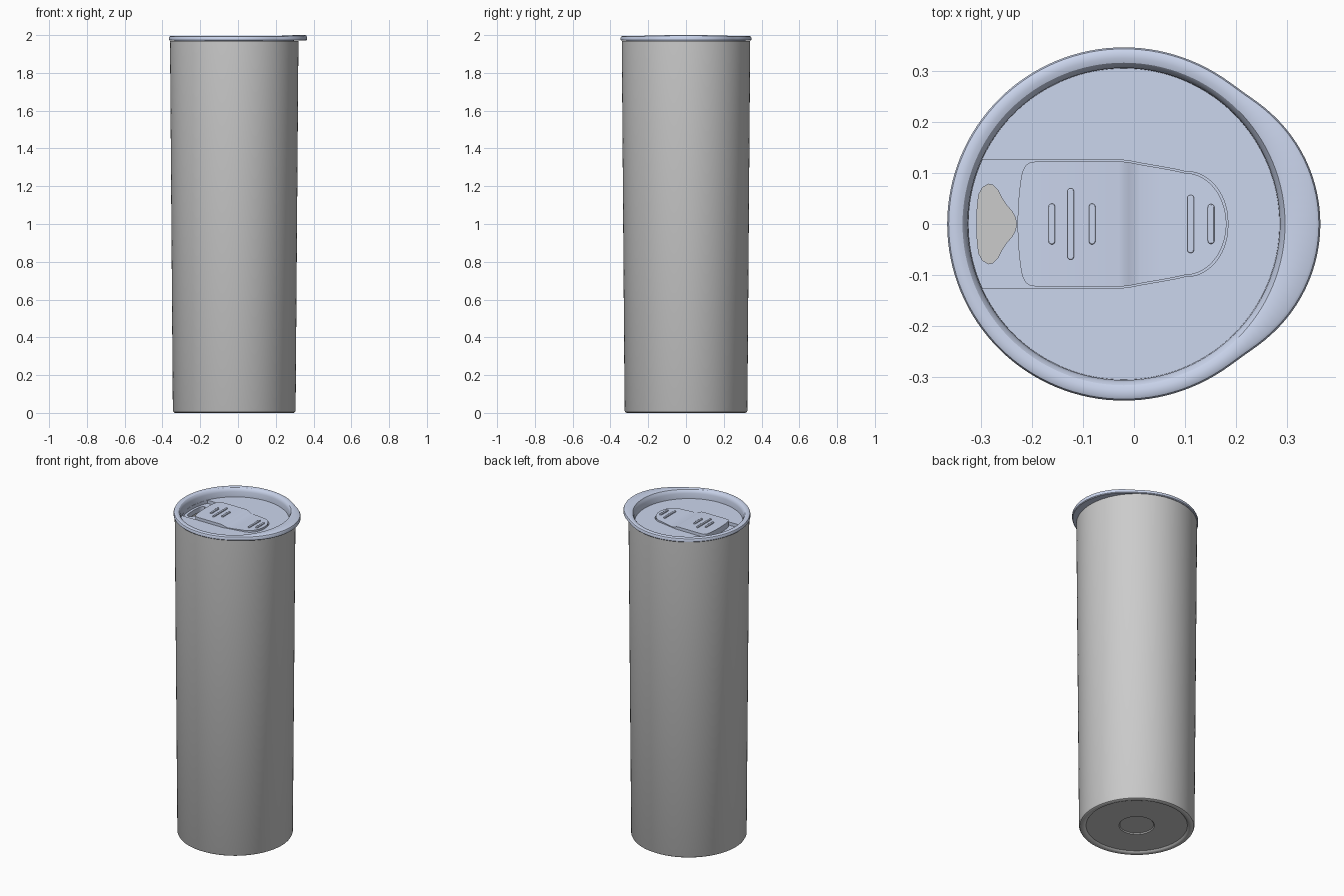
import bpy, bmesh, math
from math import sin, cos, pi, sqrt

if "Cube" in bpy.data.objects:
    bpy.data.objects.remove(bpy.data.objects["Cube"])

CX = -0.02            # axis of the round parts
FLOOR = 1.94          # sunken lid floor
TRACK = 1.92          # bottom of the slider track
SEG = 128

blue = bpy.data.materials.new("lid_blue")
blue.diffuse_color = (0.60, 0.67, 0.85, 1)
blue.use_nodes = True
blue.node_tree.nodes["Principled BSDF"].inputs["Base Color"].default_value = blue.diffuse_color


def finish(name, bm, mat=None, angle=30):
    bmesh.ops.remove_doubles(bm, verts=bm.verts, dist=1e-5)
    bmesh.ops.recalc_face_normals(bm, faces=bm.faces)
    me = bpy.data.meshes.new(name)
    bm.to_mesh(me)
    bm.free()
    ob = bpy.data.objects.new(name, me)
    bpy.context.collection.objects.link(ob)
    if mat:
        me.materials.append(mat)
    bpy.ops.object.select_all(action='DESELECT')
    ob.select_set(True)
    bpy.context.view_layer.objects.active = ob
    bpy.ops.object.shade_smooth_by_angle(angle=math.radians(angle))
    return ob


def lathe(name, profile, mat=None):
    """Revolve profile(theta) -> [(r, z)...] about the tumbler axis."""
    bm = bmesh.new()
    rings = []
    for i in range(SEG):
        t = 2 * pi * i / SEG
        rings.append([bm.verts.new((CX + r * cos(t), r * sin(t), z)) for r, z in profile(t)])
    for i in range(SEG):
        a, b = rings[i], rings[(i + 1) % SEG]
        for j in range(len(a) - 1):
            bm.faces.new((a[j], b[j], b[j + 1], a[j + 1]))
    return finish(name, bm, mat)


def prism(name, outline, z0, z1, mat=None):
    bm = bmesh.new()
    lo = [bm.verts.new((x, y, z0)) for x, y in outline]
    hi = [bm.verts.new((x, y, z1)) for x, y in outline]
    bm.faces.new(lo[::-1])
    bm.faces.new(hi)
    n = len(lo)
    for i in range(n):
        bm.faces.new((lo[i], lo[(i + 1) % n], hi[(i + 1) % n], hi[i]))
    return finish(name, bm, mat)


def mirrored(half):
    """Close a half outline (y >= 0) across the x axis."""
    return half + [(x, -y) for x, y in reversed(half) if y > 1e-6]


def apply_mod(ob, kind, **props):
    m = ob.modifiers.new(kind.lower(), kind)
    for k, v in props.items():
        setattr(m, k, v)
    bpy.context.view_layer.objects.active = ob
    bpy.ops.object.modifier_apply(modifier=m.name)


def cut(ob, cutter):
    apply_mod(ob, 'BOOLEAN', operation='DIFFERENCE', solver='EXACT', object=cutter)
    bpy.data.objects.remove(cutter)


# Hollow tapered body with a recessed base
lathe("body", lambda t: [
    (0, 0.016), (0.095, 0.016), (0.10, 0.010), (0.285, 0.010), (0.292, 0.003),
    (0.300, 0), (0.314, 0), (0.321, 0.004), (0.325, 0.012), (0.340, 1.97),
    (0.320, 1.97), (0.306, 0.05), (0.296, 0.03), (0, 0.03)])


# Lid: round rim that swells into a thumb tab on the right
def lid_profile(t):
    R, d, r, k = 0.346, 0.094, 0.291, 0.006
    tab = d * cos(t) + sqrt(r * r - (d * sin(t)) ** 2)
    o = (R + tab + sqrt((R - tab) ** 2 + k * k)) / 2
    up = 0.005 * min(1, max(0, (o - R) / 0.039))
    return [(0, 1.89), (0.308, 1.89), (0.314, 1.90), (0.316, 1.971),
            (o - 0.004, 1.971), (o, 1.975), (o, 1.986 + up), (o - 0.003, 1.992 + up),
            (o - 0.009, 1.995 + up), (0.325, 1.995 + up), (0.316, 1.992 + up),
            (0.310, 1.985), (0.306, 1.972), (0.305, FLOOR), (0, FLOOR)]


lid = lathe("lid", lid_profile, blue)

# Outline of the slider: straight sides, tapering to a rounded nose
nose = [(0.1 + 0.081 * sin(a), 0.1 * cos(a)) for a in [pi / 2 * i / 14 for i in range(15)]]
sides = [(-0.03, 0.122), (-0.02, 0.122), (-0.01, 0.121), (0, 0.119), (0.012, 0.1165),
         (0.05, 0.110), (0.08, 0.1045)]

# Slider track sunk into the lid floor, bounded on the left by the round wall
a0 = pi - math.asin(0.125 / 0.304)
wall = [(CX + 0.304 * cos(a), 0.304 * sin(a))
        for a in [pi + (a0 - pi) * i / 10 for i in range(11)]]
cut(lid, prism("track_cutter", mirrored(
    wall + [(x + (0.003 if x > 0.1 else 0), y + 0.003 * (y > 0.001)) for x, y in sides + nose]),
    TRACK, FLOOR + 0.02))

# Sip hole
hole = [(-0.308, 0), (-0.307, 0.035), (-0.304, 0.058), (-0.297, 0.071), (-0.286, 0.078),
        (-0.276, 0.076), (-0.267, 0.067), (-0.259, 0.051), (-0.250, 0.037), (-0.240, 0.026),
        (-0.233, 0.014), (-0.230, 0)]
cut(lid, prism("hole_cutter", mirrored(hole), 1.85, 1.96))
bpy.ops.object.select_all(action='DESELECT')
lid.select_set(True)
bpy.context.view_layer.objects.active = lid
bpy.ops.object.shade_smooth_by_angle(angle=math.radians(30))


# Slider: high grip pad on the left, step down, then a gently rising nose
def slider_top(x):
    if x < -0.03:
        return FLOOR + 0.016
    if x < 0.012:
        s = (x + 0.03) / 0.042
        return FLOOR + 0.016 - 0.013 * s * s * (3 - 2 * s)
    return FLOOR + 0.003 + 0.007 * (x - 0.012) / 0.17


stations = [(-0.228, 0.012), (-0.2265, 0.045), (-0.223, 0.08), (-0.219, 0.102),
            (-0.213, 0.114), (-0.205, 0.120), (-0.195, 0.122)] + sides + nose[:-1] + [(0.181, 0.004)]
bm = bmesh.new()
rows = [[bm.verts.new((x, s * w, z)) for s, z in
         ((-1, TRACK), (1, TRACK), (1, slider_top(x)), (-1, slider_top(x)))]
        for x, w in stations]
for a, b in zip(rows, rows[1:]):
    for j in range(4):
        bm.faces.new((a[j], a[(j + 1) % 4], b[(j + 1) % 4], b[j]))
bm.faces.new(rows[0])
bm.faces.new(rows[-1][::-1])
finish("slider", bm, blue, 35)

# Grip ribs on the slider
for i, (x, half) in enumerate([(-0.161, 0.040), (-0.124, 0.070), (-0.082, 0.040),
                               (0.111, 0.057), (0.151, 0.039)]):
    r = 0.0065
    arc = [pi * j / 10 for j in range(11)]
    outline = [(x + r * cos(a), half - r + r * sin(a)) for a in arc]
    outline += [(x - r * cos(a), -half + r - r * sin(a)) for a in arc]
    top = slider_top(x)
    rib = prism(f"grip_rib_{i + 1}", outline, top - 0.006, top + 0.006, blue)
    apply_mod(rib, 'BEVEL', width=0.002, segments=2, limit_method='ANGLE')
